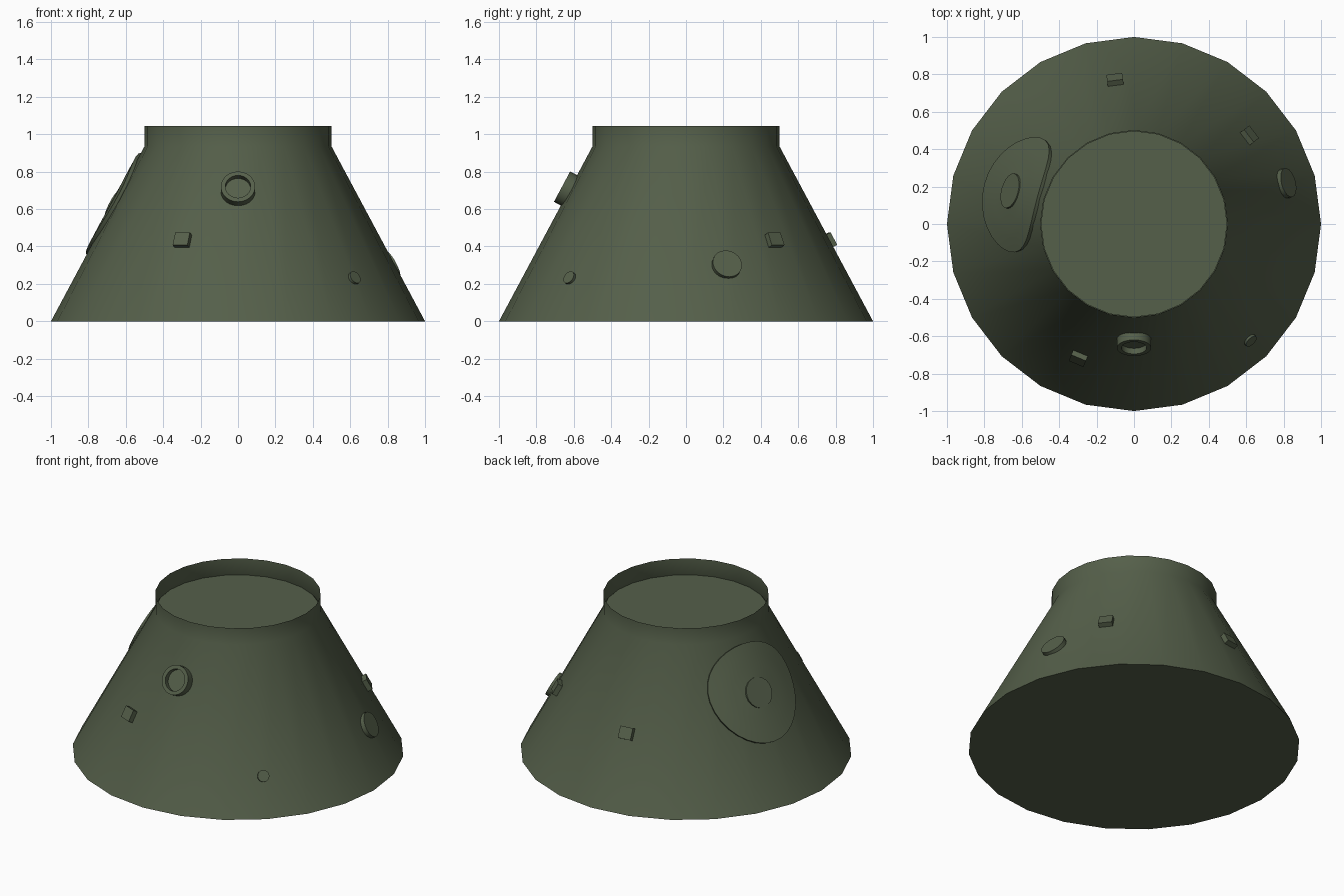
import bpy, bmesh, math
from mathutils import Matrix, Vector

if "Cube" in bpy.data.objects:
    bpy.data.objects.remove(bpy.data.objects["Cube"])

olive = bpy.data.materials.new("olive_green")
olive.diffuse_color = (0.09, 0.115, 0.068, 1)
olive.use_nodes = True
olive.node_tree.nodes["Principled BSDF"].inputs["Base Color"].default_value = olive.diffuse_color

H, R0, R1 = 0.935, 1.0, 0.5           # cone height, base and top radius
TILT = math.atan2(R0 - R1, H)


def cone_r(z):
    return R0 + (R1 - R0) * z / H


def finish(name, bm, angle=35):
    bmesh.ops.recalc_face_normals(bm, faces=bm.faces)
    me = bpy.data.meshes.new(name)
    bm.to_mesh(me)
    bm.free()
    me.materials.append(olive)
    ob = bpy.data.objects.new(name, me)
    bpy.context.collection.objects.link(ob)
    bpy.ops.object.select_all(action='DESELECT')
    ob.select_set(True)
    bpy.context.view_layer.objects.active = ob
    bpy.ops.object.shade_smooth_by_angle(angle=math.radians(angle))
    return ob


def lathe(name, profile, segs, matrix=Matrix()):
    """Turn an (r, z) profile about local z; r = 0 ends become flat caps."""
    bm = bmesh.new()
    rings = []
    for r, z in profile:
        rings.append([bm.verts.new(matrix @ Vector((r * math.cos(t), r * math.sin(t), z)))
                      for t in (2 * math.pi * i / segs for i in range(segs))] if r else None)
    for a, b in zip(rings, rings[1:]):
        if a is None or b is None:
            bm.faces.new(a or b)
            continue
        for i in range(segs):
            j = (i + 1) % segs
            bm.faces.new((a[i], a[j], b[j], b[i]))
    return finish(name, bm)


def on_cone(deg, z):
    """Local frame on the cone wall: x sideways, y up the slope, z outward."""
    a = math.radians(deg)
    n = Vector((math.cos(a) * math.cos(TILT), math.sin(a) * math.cos(TILT), math.sin(TILT)))
    t = Vector((-math.sin(a), math.cos(a), 0))
    s = n.cross(t)
    m = Matrix((t, s, n)).transposed().to_4x4()
    m.translation = (cone_r(z) * math.cos(a), cone_r(z) * math.sin(a), z)
    return m


# Capsule shell with open collar, and recessed deck inside the collar
lathe("capsule_body", [(0, 0), (R0, 0), (R1, H), (R1, 1.043)], 24)
lathe("collar_deck", [(R1 - 0.002, H), (0, H)], 24)

# Porthole ring on the front with recessed pane
lathe("front_porthole", [(0.092, -0.03), (0.092, 0.042), (0.068, 0.042),
                         (0.068, 0.008), (0, 0.008)], 24, on_cone(270, 0.70))

# Round covers
lathe("side_cover", [(0.08, -0.03), (0.08, 0.018), (0, 0.018)], 20, on_cone(15, 0.30))
lathe("small_cap", [(0.036, -0.03), (0.036, 0.012), (0, 0.012)], 16, on_cone(-45, 0.23))

# Square thruster plates
for i, deg in enumerate((37.5, 97.5, 247.5)):
    bm = bmesh.new()
    bmesh.ops.create_cube(bm, size=1, matrix=on_cone(deg, 0.43)
                          @ Matrix.Diagonal((0.085, 0.075, 0.05, 1)))
    bmesh.ops.translate(bm, verts=bm.verts, vec=Vector((0, 0, 0)))
    finish(f"thruster_plate_{i + 1}", bm)

# Hatch: disc wrapped round the cone wall
frame = on_cone(165, 0.62)
bm = bmesh.new()
SEG, loops = 32, []


def wrapped(u, v, lift):
    z = 0.62 + v * math.cos(TILT)
    a = math.radians(165) + math.asin(u / cone_r(z))
    r = cone_r(z) + lift * math.cos(TILT)
    return Vector((r * math.cos(a), r * math.sin(a), z + lift * math.sin(TILT)))


for rad, lift in ((0.31, -0.02), (0.31, 0.016), (0.24, 0.016), (0.17, 0.016), (0.09, 0.016)):
    loops.append([bm.verts.new(wrapped(rad * math.cos(t), rad * math.sin(t), lift))
                  for t in (2 * math.pi * i / SEG for i in range(SEG))])
for a, b in zip(loops, loops[1:]):
    for i in range(SEG):
        j = (i + 1) % SEG
        bm.faces.new((a[i], a[j], b[j], b[i]))
finish("hatch", bm)

# Window in the hatch
lathe("hatch_window", [(0.095, -0.01), (0.095, 0.022), (0, 0.022)], 20, frame)
